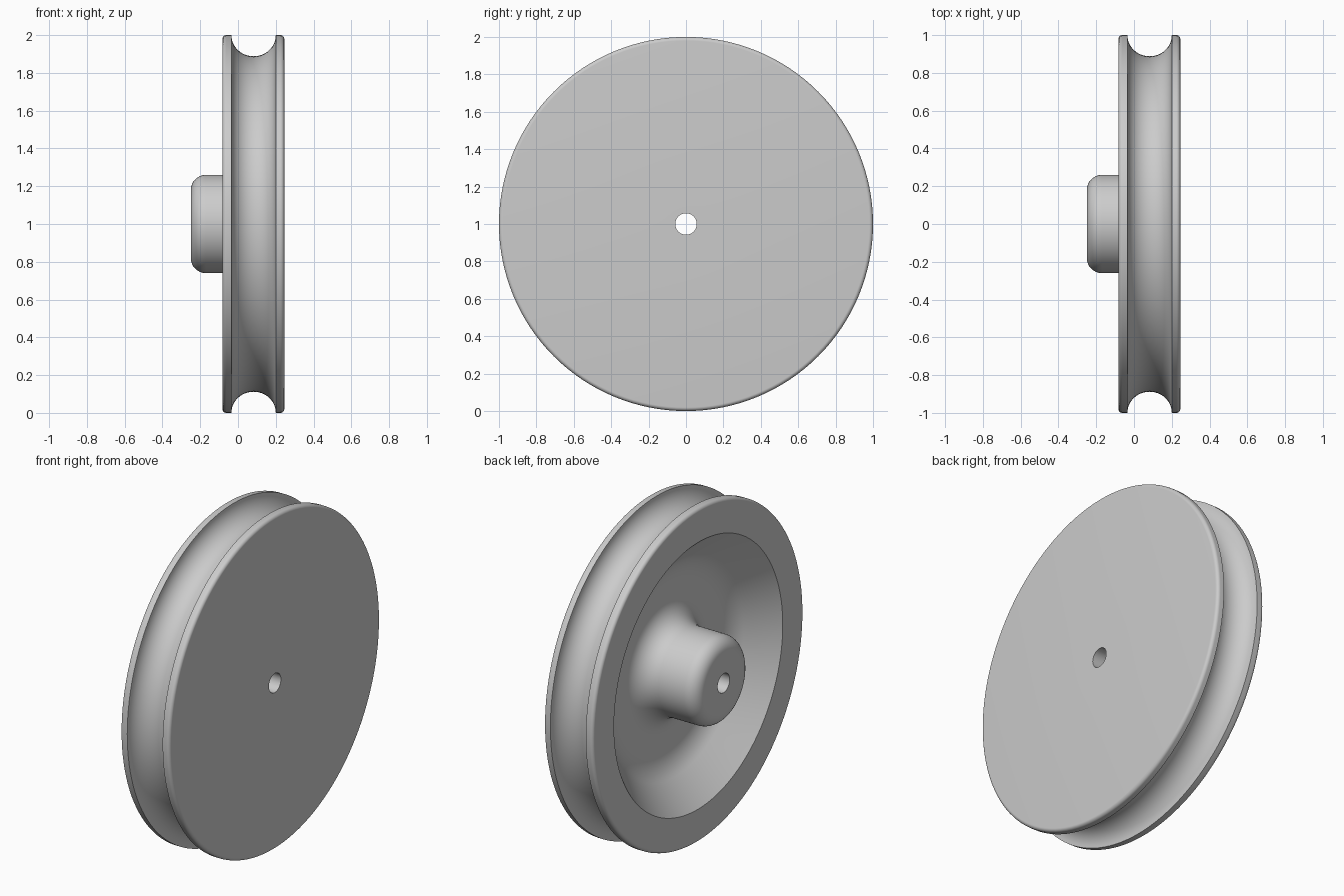
import bpy, bmesh
from math import pi, sin, cos, tan, radians
from mathutils import Vector, Matrix

cube = bpy.data.objects.get("Cube")
if cube:
    bpy.data.objects.remove(cube, do_unlink=True)

SEGMENTS = 128

grey = bpy.data.materials.new("plain_grey")
grey.use_nodes = True
grey.diffuse_color = (0.6, 0.6, 0.6, 1)
grey.node_tree.nodes["Principled BSDF"].inputs["Base Color"].default_value = (0.6, 0.6, 0.6, 1)


def fillet(before, corner, after, radius, steps=8):
    """Points of an arc that rounds a profile corner."""
    a, c, b = Vector(before), Vector(corner), Vector(after)
    u, v = (a - c).normalized(), (b - c).normalized()
    half = u.angle(v) / 2
    centre = c + (u + v).normalized() * radius / sin(half)
    start = c + u * radius / tan(half) - centre
    end = c + v * radius / tan(half) - centre
    turn = start.angle_signed(end)
    return [centre + Matrix.Rotation(-turn * i / steps, 2) @ start for i in range(steps + 1)]


# Corners of the half section as (axial x, radius, rounding)
corners = [
    (0.245, 0.057, 0),       # bore, flat side
    (-0.25, 0.057, 0),       # bore, hub side
    (-0.25, 0.26, 0.08),     # hub end
    (0.13, 0.26, 0.13),      # hub foot
    (0.13, 0.58, 0.22),      # recess floor to sloping wall
    (-0.082, 0.80, 0),       # recess lip
    (-0.082, 1.0, 0.02),     # hub side rim
    (-0.035, 1.0, 0),        # groove edge
]
groove = [(0.0825 - 0.1175 * cos(pi * i / 24), 1 - 0.112 * sin(pi * i / 24)) for i in range(1, 24)]
far_rim = [(0.20, 1.0, 0), (0.245, 1.0, 0.02)]

outline = corners + [(x, r, 0) for x, r in groove] + far_rim
profile = []
for i, (x, r, rounding) in enumerate(outline):
    if rounding:
        nxt = outline[(i + 1) % len(outline)]
        profile += fillet(outline[i - 1][:2], (x, r), nxt[:2], rounding)
    else:
        profile.append(Vector((x, r)))

# Turn the section around the x axis
bm = bmesh.new()
ring = [bm.verts.new((p.x, 0, p.y)) for p in profile]
edges = [bm.edges.new((ring[i - 1], ring[i])) for i in range(len(ring))]
bmesh.ops.spin(bm, geom=ring + edges, cent=(0, 0, 0), axis=(1, 0, 0),
               angle=2 * pi, steps=SEGMENTS, use_duplicate=False)
bmesh.ops.remove_doubles(bm, verts=bm.verts, dist=0.0005)
bmesh.ops.recalc_face_normals(bm, faces=bm.faces)

mesh = bpy.data.meshes.new("pulley_wheel")
bm.to_mesh(mesh)
bm.free()
mesh.materials.append(grey)
wheel = bpy.data.objects.new("pulley_wheel", mesh)
wheel.location.z = 1
bpy.context.collection.objects.link(wheel)

# Smooth shading that keeps the lip and groove edges crisp
bpy.context.view_layer.objects.active = wheel
wheel.select_set(True)
bpy.ops.object.shade_smooth_by_angle(angle=radians(30))
